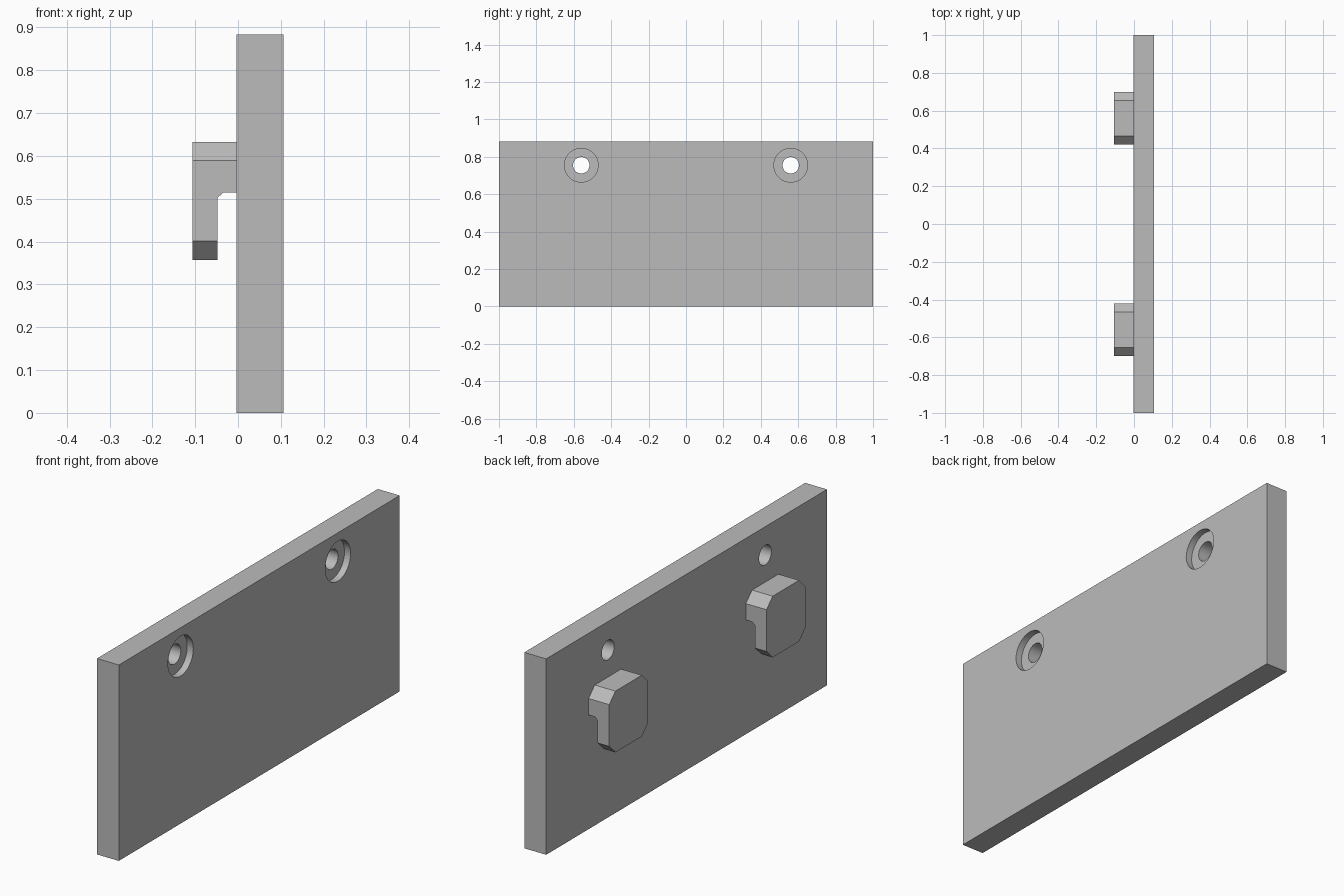
import bpy
import bmesh
from mathutils import Matrix, Vector

if "Cube" in bpy.data.objects:
    bpy.data.objects.remove(bpy.data.objects["Cube"], do_unlink=True)

BACK, FRONT = -0.003, 0.106      # plate faces along x
HEIGHT = 0.883
HOLE_Z = 0.755
CENTRES = (-0.56, 0.56)          # hole and hook positions along y

grey = bpy.data.materials.new("light grey")
grey.use_nodes = True
colour = (0.5, 0.5, 0.5, 1)
grey.diffuse_color = colour
grey.node_tree.nodes["Principled BSDF"].inputs["Base Color"].default_value = colour


def add_object(name, bm):
    bmesh.ops.recalc_face_normals(bm, faces=bm.faces)
    mesh = bpy.data.meshes.new(name)
    bm.to_mesh(mesh)
    bm.free()
    mesh.materials.append(grey)
    obj = bpy.data.objects.new(name, mesh)
    bpy.context.collection.objects.link(obj)
    return obj


def prism(name, points, direction):
    """Extrude a closed outline along a direction."""
    bm = bmesh.new()
    face = bm.faces.new([bm.verts.new(p) for p in points])
    result = bmesh.ops.extrude_face_region(bm, geom=[face], use_keep_orig=True)
    moved = [v for v in result["geom"] if isinstance(v, bmesh.types.BMVert)]
    bmesh.ops.translate(bm, verts=moved, vec=Vector(direction))
    return add_object(name, bm)


def cylinder_x(name, radius, x0, x1, y, z):
    bm = bmesh.new()
    place = Matrix.Translation(((x0 + x1) / 2, y, z)) @ Matrix.Rotation(1.570796, 4, "Y")
    bmesh.ops.create_cone(bm, cap_ends=True, segments=64, radius1=radius,
                          radius2=radius, depth=x1 - x0, matrix=place)
    return add_object(name, bm)


def cut(target, cutter):
    """Subtract a cutter, then discard it."""
    mod = target.modifiers.new("cut", "BOOLEAN")
    mod.operation = "DIFFERENCE"
    mod.solver = "EXACT"
    mod.object = cutter
    cutter.hide_render = True
    bpy.context.view_layer.objects.active = target
    bpy.ops.object.modifier_apply(modifier=mod.name)
    bpy.data.objects.remove(cutter, do_unlink=True)


# Plate with two counterbored screw holes
plate = prism("plate", [(BACK, -1, 0), (BACK, 1, 0), (BACK, 1, HEIGHT), (BACK, -1, HEIGHT)],
              (FRONT - BACK, 0, 0))
for y in CENTRES:
    cut(plate, cylinder_x("screw_hole", 0.044, BACK - 0.1, FRONT + 0.1, y, HOLE_Z))
    cut(plate, cylinder_x("counterbore", 0.09, FRONT - 0.03, FRONT + 0.1, y, HOLE_Z))

bpy.ops.object.select_all(action="DESELECT")
plate.select_set(True)
bpy.context.view_layer.objects.active = plate
bpy.ops.object.shade_smooth_by_angle(angle=0.5)

# Chamfered hooks, each undercut behind its lower lip
HALF, CHAMFER = 0.138, 0.044
INNER = HALF - CHAMFER
HOOK_Z = 0.495
OUTLINE = [(HALF, INNER), (INNER, HALF), (-INNER, HALF), (-HALF, INNER),
           (-HALF, -INNER), (-INNER, -HALF), (INNER, -HALF), (HALF, -INNER)]
SLOT = [(-0.048, 0.3), (-0.048, 0.502), (-0.034, 0.515), (0.05, 0.515), (0.05, 0.3)]

for side, y in zip(("right", "left"), CENTRES):
    hook = prism("hook_" + side, [(-0.106, y + a, HOOK_Z + b) for a, b in OUTLINE],
                 (BACK + 0.106, 0, 0))
    slot = prism("hook_slot", [(x, y - 0.3, z) for x, z in SLOT], (0, 0.6, 0))
    cut(hook, slot)
